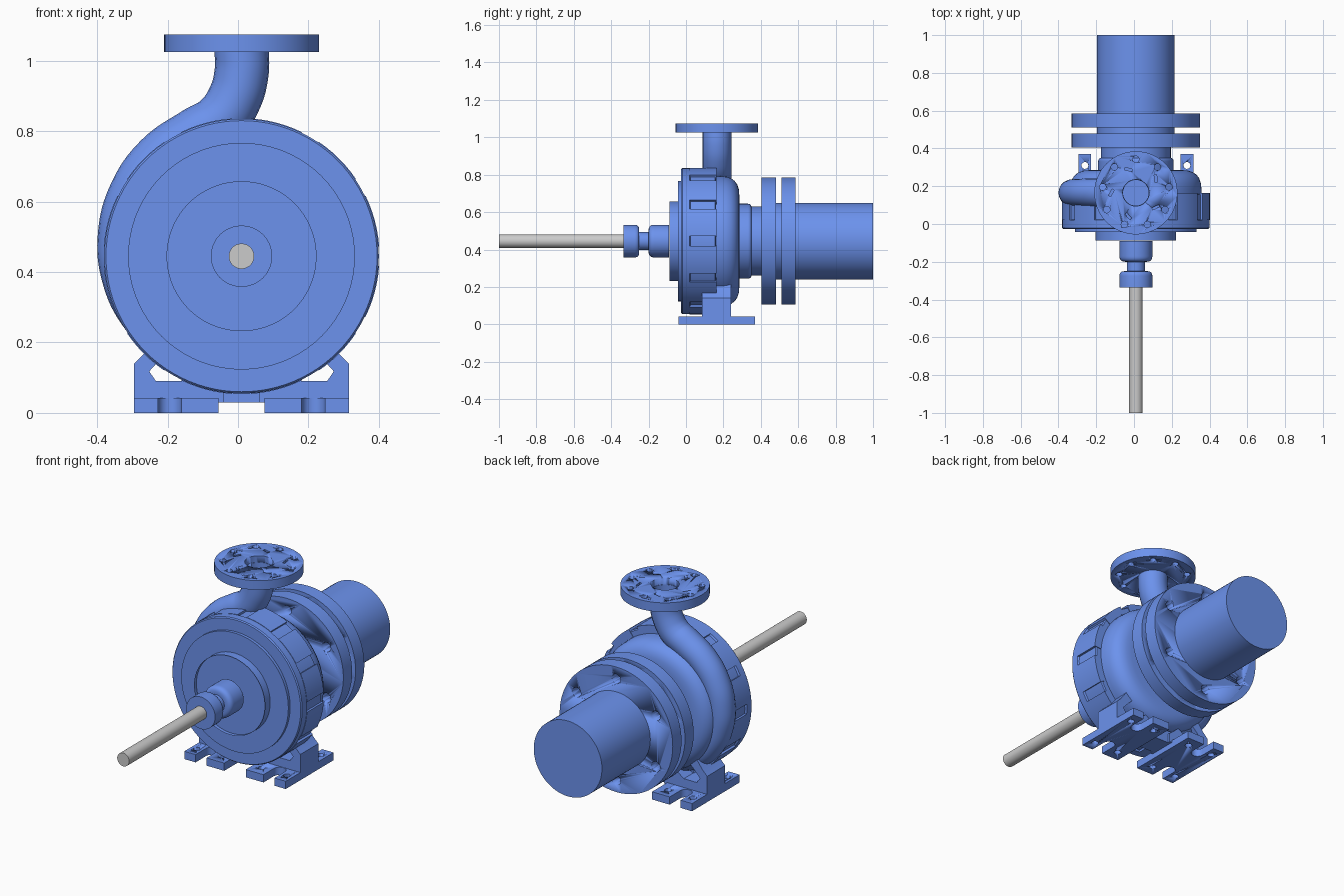
import bpy, bmesh
from math import sin, cos, pi, radians
from mathutils import Vector, Matrix

if "Cube" in bpy.data.objects:
    bpy.data.objects.remove(bpy.data.objects["Cube"])

CX, CZ = 0.01, 0.445          # shaft axis
NY = 0.165                    # outlet centre in y
blue = bpy.data.materials.new("blue_paint")
blue.diffuse_color = (0.15, 0.29, 0.85, 1)
blue.use_nodes = True
blue.node_tree.nodes["Principled BSDF"].inputs["Base Color"].default_value = blue.diffuse_color


def finish(obj, mat=blue):
    if mat:
        obj.data.materials.append(mat)
    bpy.ops.object.select_all(action='DESELECT')
    obj.select_set(True)
    bpy.context.view_layer.objects.active = obj
    bpy.ops.object.shade_smooth_by_angle(angle=radians(30))
    return obj


def from_bmesh(name, bm, mat=blue):
    bmesh.ops.recalc_face_normals(bm, faces=bm.faces[:])
    mesh = bpy.data.meshes.new(name)
    bm.to_mesh(mesh)
    bm.free()
    obj = bpy.data.objects.new(name, mesh)
    bpy.context.collection.objects.link(obj)
    return finish(obj, mat)


def rounded(points):
    """Profile of (y, r[, fillet]) with the marked corners rounded off."""
    out = []
    for i, p in enumerate(points):
        c = Vector(p[:2])
        if len(p) == 2:
            out.append(c)
            continue
        a = c + (Vector(points[i - 1][:2]) - c).normalized() * p[2]
        b = c + (Vector(points[i + 1][:2]) - c).normalized() * p[2]
        for k in range(7):
            t = k / 6
            out.append(a * (1 - t) ** 2 + c * 2 * t * (1 - t) + b * t * t)
    return out


def lathe(name, points, mat=blue, n=72):
    """Solid of revolution about the shaft axis."""
    bm = bmesh.new()
    rings = []
    for y, r in rounded(points):
        rings.append([bm.verts.new((CX + r * cos(2 * pi * k / n), y, CZ + r * sin(2 * pi * k / n)))
                      for k in range(n)])
    for a, b in zip(rings, rings[1:]):
        for k in range(n):
            bm.faces.new((a[k], a[k - 1], b[k - 1], b[k]))
    bm.faces.new(rings[0])
    bm.faces.new(rings[-1])
    return from_bmesh(name, bm, mat)


def prism(name, pts, a, b, axis='Y'):
    """Extrude a flat outline: (x, z) along y, or (x, y) along z."""
    bm = bmesh.new()
    face = bm.faces.new([bm.verts.new((p, a, q) if axis == 'Y' else (p, q, a)) for p, q in pts])
    ext = bmesh.ops.extrude_face_region(bm, geom=[face])['geom']
    d = (0, b - a, 0) if axis == 'Y' else (0, 0, b - a)
    bmesh.ops.translate(bm, vec=d, verts=[v for v in ext if isinstance(v, bmesh.types.BMVert)])
    return from_bmesh(name, bm)


def drill(obj, holes, axis, slots=()):
    """Cut round holes (centre, radius, depth) and narrow slots (centre, angle)."""
    bm = bmesh.new()
    rot = Matrix.Rotation(pi / 2, 4, 'X') if axis == 'Y' else Matrix()
    for c, r, depth in holes:
        bmesh.ops.create_cone(bm, cap_ends=True, segments=32, radius1=r, radius2=r, depth=depth,
                              matrix=Matrix.Translation(c) @ rot)
    for c, ang in slots:
        bmesh.ops.create_cube(bm, size=1, matrix=Matrix.Translation(c) @ Matrix.Rotation(ang, 4, 'Z')
                              @ Matrix.Diagonal((0.04, 0.013, 0.03, 1)))
    cutter = from_bmesh("hole_cutter", bm)
    cutter.hide_render = True
    mod = obj.modifiers.new("holes", 'BOOLEAN')
    mod.operation, mod.solver, mod.object = 'DIFFERENCE', 'EXACT', cutter
    bpy.context.view_layer.objects.active = obj
    bpy.ops.object.modifier_apply(modifier=mod.name)
    bpy.data.objects.remove(cutter)


# Grey drive shaft and bearing nose
lathe("shaft", [(-1, 0.036), (-0.2, 0.036)], None, 48)
lathe("shaft_housing", [(-0.335, 0.087), (-0.25, 0.087, 0.025), (-0.25, 0.048), (-0.2, 0.048),
                        (-0.2, 0.087, 0.03), (-0.09, 0.087)])
lathe("front_boss", [(-0.107, 0.213, 0.04), (-0.02, 0.213)])

# Front cover and casing rim with clamping pads
lathe("front_cover", [(-0.042, 0.307), (-0.042, 0.322), (-0.02, 0.322)])
lathe("casing_rim", [(-0.026, 0.385), (-0.02, 0.39), (0.02, 0.39), (0.025, 0.381),
                     (0.155, 0.381), (0.16, 0.375)], n=96)
for i in range(12):
    arc = [radians(i * 30 + 4 + k * 22 / 6) for k in range(7)]
    ring = [(0.392, t) for t in arc] + [(0.35, t) for t in reversed(arc)]
    prism("rim_pad", [(CX + r * cos(t), CZ + r * sin(t)) for r, t in ring], 0.02, 0.163)

# Rounded rear casing and suction neck
lathe("rear_casing", [(0.1, 0.347), (0.285, 0.347, 0.1), (0.285, 0.2), (0.35, 0.2, 0.02),
                      (0.35, 0.185), (0.41, 0.185)])

# Spiral volute sweeping up into the outlet pipe
path = [(CX, 1.04, 0.077), (CX, 0.965, 0.077), (-0.012, 0.888, 0.077), (-0.055, 0.828, 0.078)]
for a in range(110, 291, 20):
    rt = 0.078 - (a - 110) * 0.0001
    R = 0.447 - (a - 110) * 0.00056 - rt
    path.append((CX + R * cos(radians(a)), CZ + R * sin(radians(a)), rt))
curve = bpy.data.curves.new("volute_pipe", 'CURVE')
curve.dimensions = '3D'
curve.bevel_depth, curve.bevel_resolution = 1, 8
curve.resolution_u, curve.use_fill_caps = 8, True
spline = curve.splines.new('BEZIER')
spline.bezier_points.add(len(path) - 1)
for bp, (x, z, r) in zip(spline.bezier_points, path):
    bp.co, bp.radius = (x, NY, z), r
    bp.handle_left_type = bp.handle_right_type = 'AUTO'
volute = bpy.data.objects.new("volute_pipe", curve)
bpy.context.collection.objects.link(volute)
bpy.context.view_layer.objects.active = volute
volute.select_set(True)
bpy.ops.object.select_all(action='DESELECT')
volute.select_set(True)
bpy.ops.object.convert(target='MESH')
volute = finish(bpy.context.object)
drill(volute, [((CX, NY, 1.02), 0.068, 0.18)], 'Z')

# Outlet flange with nine bolt holes, five sealing slots and the bore
disc = [(CX + 0.22 * cos(2 * pi * k / 72), NY + 0.22 * sin(2 * pi * k / 72)) for k in range(72)]
outlet = prism("outlet_flange", disc, 1.025, 1.075, 'Z')
holes = [((CX, NY, 1.05), 0.07, 0.2)]
for k in range(9):
    t = pi / 2 + 2 * pi * k / 9
    holes.append(((CX + 0.178 * cos(t), NY + 0.178 * sin(t), 1.05), 0.017, 0.2))
slots = []
for k in range(5):
    t = radians(36 + 72 * k)
    slots.append(((CX + 0.13 * cos(t), NY + 0.13 * sin(t), 1.075), t + pi / 3))
drill(outlet, holes, 'Z', slots)

# Pair of suction flanges, six bolt holes each, and the inlet pipe
for name, y in (("casing_flange", 0.405), ("pipe_flange", 0.51)):
    flange = lathe(name, [(y, 0.34), (y + 0.075, 0.34)])
    drill(flange, [((CX + 0.275 * cos(pi / 2 + k * pi / 3), y + 0.04,
                     CZ + 0.275 * sin(pi / 2 + k * pi / 3)), 0.026, 0.2) for k in range(6)], 'Y')
lathe("inlet_pipe", [(0.47, 0.205), (1.0, 0.205)])

# Feet: slotted plate with four holes, plus an open bracket up to the casing
arc = [radians(k * 18) for k in range(11)]
plate = [(0.305, -0.04)] + [(0.237, -0.04)]
plate += [(0.204 + 0.033 * cos(t), 0.05 + 0.033 * sin(t)) for t in arc]
plate += [(0.171, -0.04), (0.065, -0.04), (0.065, 0.37), (0.171, 0.37)]
plate += [(0.204 - 0.033 * cos(t), 0.28 - 0.033 * sin(t)) for t in arc]
plate += [(0.237, 0.37), (0.305, 0.37)]
bracket = [(0.305, 0.03), (0.305, 0.14), (0.277, 0.168), (0.21, 0.26), (0.16, 0.22),
           (0.235, 0.148), (0.262, 0.118), (0.243, 0.09), (0.165, 0.09), (0.11, 0.13),
           (0.05, 0.08), (0.05, 0.03)]
for side, s in (("left", -1), ("right", 1)):
    foot = prism(side + "_foot_plate", [(CX + s * u, y) for u, y in plate], 0, 0.042, 'Z')
    drill(foot, [((CX + s * u, y, 0.02), 0.018, 0.2) for u in (0.27, 0.118) for y in (0.02, 0.31)], 'Z')
    prism(side + "_foot_bracket", [(CX + s * u, z) for u, z in bracket], 0.085, 0.24)

# Web joining the two feet under the casing
prism("foot_bridge", [(CX - 0.25, 0.03), (CX + 0.25, 0.03), (CX + 0.25, 0.07), (CX + 0.17, 0.07),
                      (CX + 0.15, 0.1), (CX - 0.15, 0.1), (CX - 0.17, 0.07), (CX - 0.25, 0.07)],
      0.1, 0.225)
